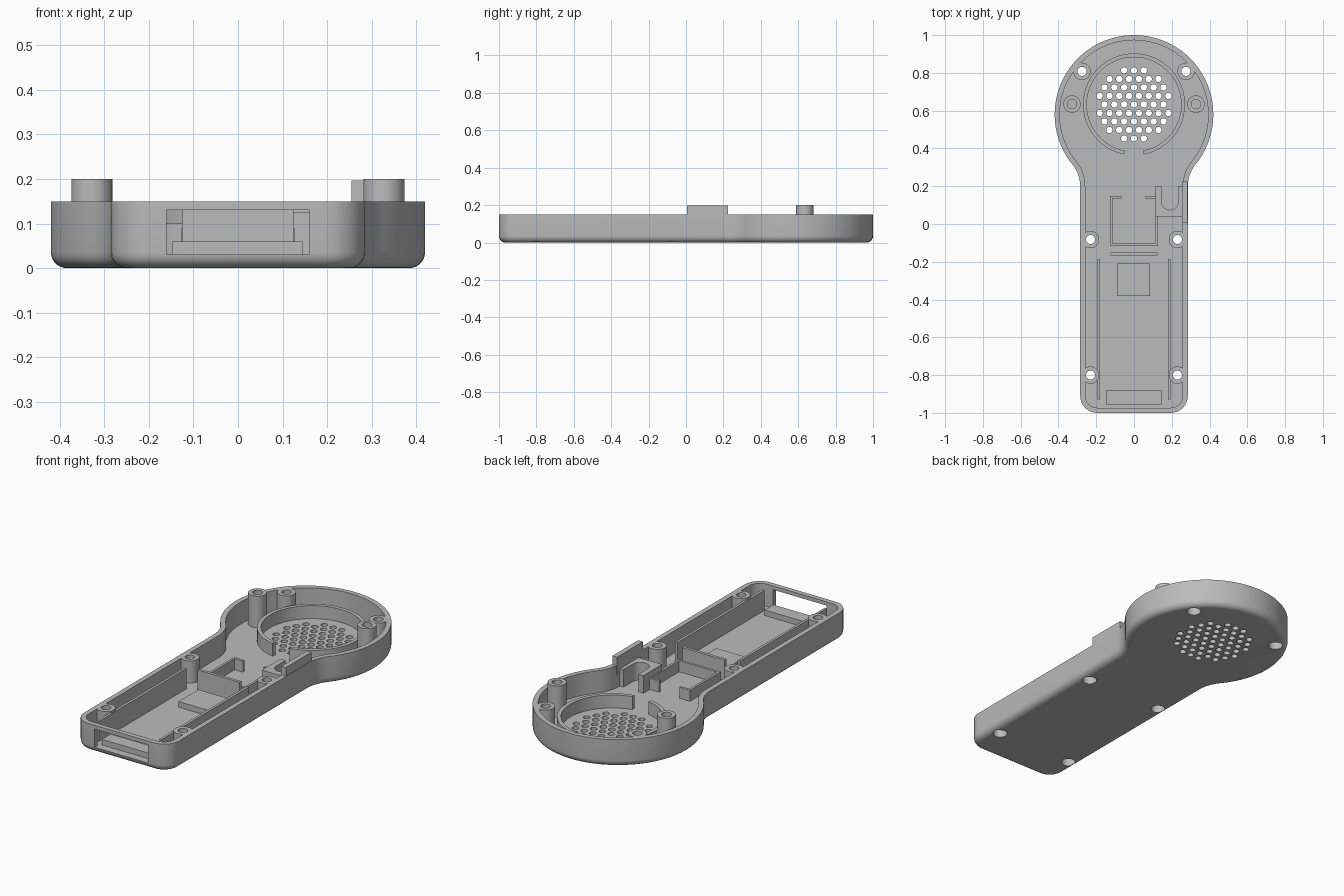
import bpy, bmesh
from math import sin, cos, pi, asin, atan2, hypot

if "Cube" in bpy.data.objects:
    bpy.data.objects.remove(bpy.data.objects["Cube"])

grey = bpy.data.materials.new("plain_grey")
grey.use_nodes = True
grey.diffuse_color = (0.5, 0.5, 0.5, 1)
grey.node_tree.nodes["Principled BSDF"].inputs["Base Color"].default_value = (0.5, 0.5, 0.5, 1)

RIM, FLOOR, WALL = 0.15, 0.03, 0.027
HEAD_Y, HEAD_R, HALF_W, NECK_Y, CORNER = 0.58, 0.42, 0.285, 0.2, 0.09
SPEAKER_Y = 0.633


def make(name, bm):
    bmesh.ops.recalc_face_normals(bm, faces=bm.faces)
    mesh = bpy.data.meshes.new(name)
    bm.to_mesh(mesh)
    bm.free()
    mesh.materials.append(grey)
    ob = bpy.data.objects.new(name, mesh)
    bpy.context.collection.objects.link(ob)
    return ob


def loft(bm, rings):
    """Skin a stack of equal rings of points and cap both ends."""
    loops = [[bm.verts.new(p) for p in ring] for ring in rings]
    for a, b in zip(loops, loops[1:]):
        for i in range(len(a)):
            j = (i + 1) % len(a)
            bm.faces.new((a[i], a[j], b[j], b[i]))
    bm.faces.new(loops[0][::-1])
    bm.faces.new(loops[-1])


def arc(cx, cy, r, a0, a1, n):
    return [(cx + r * cos(a0 + (a1 - a0) * i / n), cy + r * sin(a0 + (a1 - a0) * i / n))
            for i in range(n + 1)]


def prism(bm, pts, z0, z1):
    loft(bm, [[(x, y, z) for x, y in pts] for z in (z0, z1)])


def box(bm, x0, x1, y0, y1, z0, z1):
    prism(bm, [(x0, y0), (x1, y0), (x1, y1), (x0, y1)], z0, z1)


def lathe(bm, x, y, profile, n=32):
    """Turn (radius, height) steps about a vertical axis."""
    loft(bm, [[(px, py, z) for px, py in arc(x, y, r, 0, 2 * pi, n)[:-1]] for r, z in profile])


def part(name, boxes):
    bm = bmesh.new()
    for b in boxes:
        box(bm, *b)
    return make(name, bm)


def smooth(ob):
    bpy.ops.object.select_all(action='DESELECT')
    bpy.context.view_layer.objects.active = ob
    ob.select_set(True)
    bpy.ops.object.shade_smooth_by_angle(angle=0.5)


def combine(ob, tool, operation):
    bpy.context.view_layer.objects.active = ob
    mod = ob.modifiers.new("combine", 'BOOLEAN')
    mod.operation, mod.object, mod.solver = operation, tool, 'EXACT'
    bpy.ops.object.modifier_apply(modifier=mod.name)
    bpy.data.objects.remove(tool)


# Outline: round head, concave neck, straight handle with rounded corners
dy = HEAD_Y - NECK_Y
NECK_R = (HALF_W ** 2 + dy ** 2 - HEAD_R ** 2) / (2 * (HEAD_R - HALF_W))
tangent = atan2(-dy, HALF_W + NECK_R)


def outline(d, z):
    right = arc(HALF_W - CORNER, CORNER - 1, CORNER - d, -pi / 2, 0, 8)
    right += arc(HALF_W + NECK_R, NECK_Y, NECK_R + d, pi, pi + tangent, 8)
    right += arc(0, HEAD_Y, HEAD_R - d, tangent, pi / 2, 36)[1:]
    left = [(-x, y) for x, y in right[-2::-1]]
    return [(x, y, z) for x, y in right + left]


# Shell with rounded underside and hollow inside
EDGE = 0.035
rings = [outline(EDGE * (1 - sin(a)), EDGE * (1 - cos(a))) for a in [i * pi / 12 for i in range(7)]]
rings += [outline(0, RIM), outline(WALL, RIM), outline(WALL, FLOOR)]
bm = bmesh.new()
loft(bm, rings)
shell = make("shell", bm)

# Screw bosses and tall pegs
screws = [(s * x, y) for s in (-1, 1) for x, y in ((0.275, 0.808), (0.23, -0.082), (0.23, -0.8))]
pegs = [(s * 0.328, 0.635) for s in (-1, 1)]
bm = bmesh.new()
for x, y in screws:
    lathe(bm, x, y, [(0.046, 0.02), (0.046, RIM)])
for x, y in pegs:
    lathe(bm, x, y, [(0.046, 0.02), (0.046, 0.2)])
combine(shell, make("bosses", bm), 'UNION')

# Screw holes, peg holes, speaker grille and end opening
bm = bmesh.new()
for x, y in screws:
    lathe(bm, x, y, [(0.036, -0.02), (0.036, 0.05), (0.024, 0.05), (0.024, 0.3)])
for x, y in pegs:
    lathe(bm, x, y, [(0.025, 0.06), (0.025, 0.3)])
PITCH = 0.052
for row in range(-4, 5):
    for col in range(-5, 6):
        x, y = PITCH * (col + 0.5 * (row % 2)), row * PITCH * 0.866
        if hypot(x, y) < 0.195:
            lathe(bm, x, SPEAKER_Y + y, [(0.017, -0.02), (0.017, 0.06)], 16)
box(bm, -0.16, 0.16, -1.05, -0.95, FLOOR + 0.001, 0.13)
combine(shell, make("hole_cutter", bm), 'DIFFERENCE')
smooth(shell)

# Speaker ring with a gap toward the handle
gap = asin(0.05 / 0.26)
start, end = -pi / 2 + gap, 1.5 * pi - gap
bm = bmesh.new()
prism(bm, arc(0, SPEAKER_Y, 0.27, start, end, 56) + arc(0, SPEAKER_Y, 0.25, end, start, 56),
      FLOOR - 0.01, 0.1)
smooth(make("speaker_ring", bm))

# Handle ribs, cross wall and raised pads
B = FLOOR - 0.01
part("side_ribs", [(s * 0.187 - 0.007, s * 0.187 + 0.007, -0.93, -0.185, B, 0.14) for s in (-1, 1)])
part("cross_wall", [(-0.125, 0.125, -0.166, -0.15, B, 0.14)])
part("middle_pad", [(-0.09, 0.085, -0.38, -0.21, B, 0.06)])
part("end_pad", [(-0.147, 0.145, -0.955, -0.88, B, 0.06)])

# Low bracket frame
part("bracket", [(-0.127, -0.114, -0.117, 0.147, B, 0.09),
                 (-0.114, -0.065, 0.134, 0.147, B, 0.09),
                 (0.06, 0.114, 0.134, 0.147, B, 0.09),
                 (0.114, 0.127, -0.117, 0.147, B, 0.09),
                 (-0.114, 0.114, -0.117, -0.104, B, 0.09)])

# Switch holder with a U slot, and the raised plate in the side wall
bm = bmesh.new()
slot = arc(0.19, 0.12, 0.045, 0, -pi, 14)
prism(bm, [(0.115, 0.04), (0.262, 0.04), (0.262, 0.2), (0.235, 0.2)] + slot
      + [(0.145, 0.2), (0.115, 0.2)], B, 0.125)
smooth(make("switch_holder", bm))
part("switch_plate", [(0.255, 0.283, 0.005, 0.225, 0.1, 0.197)])
